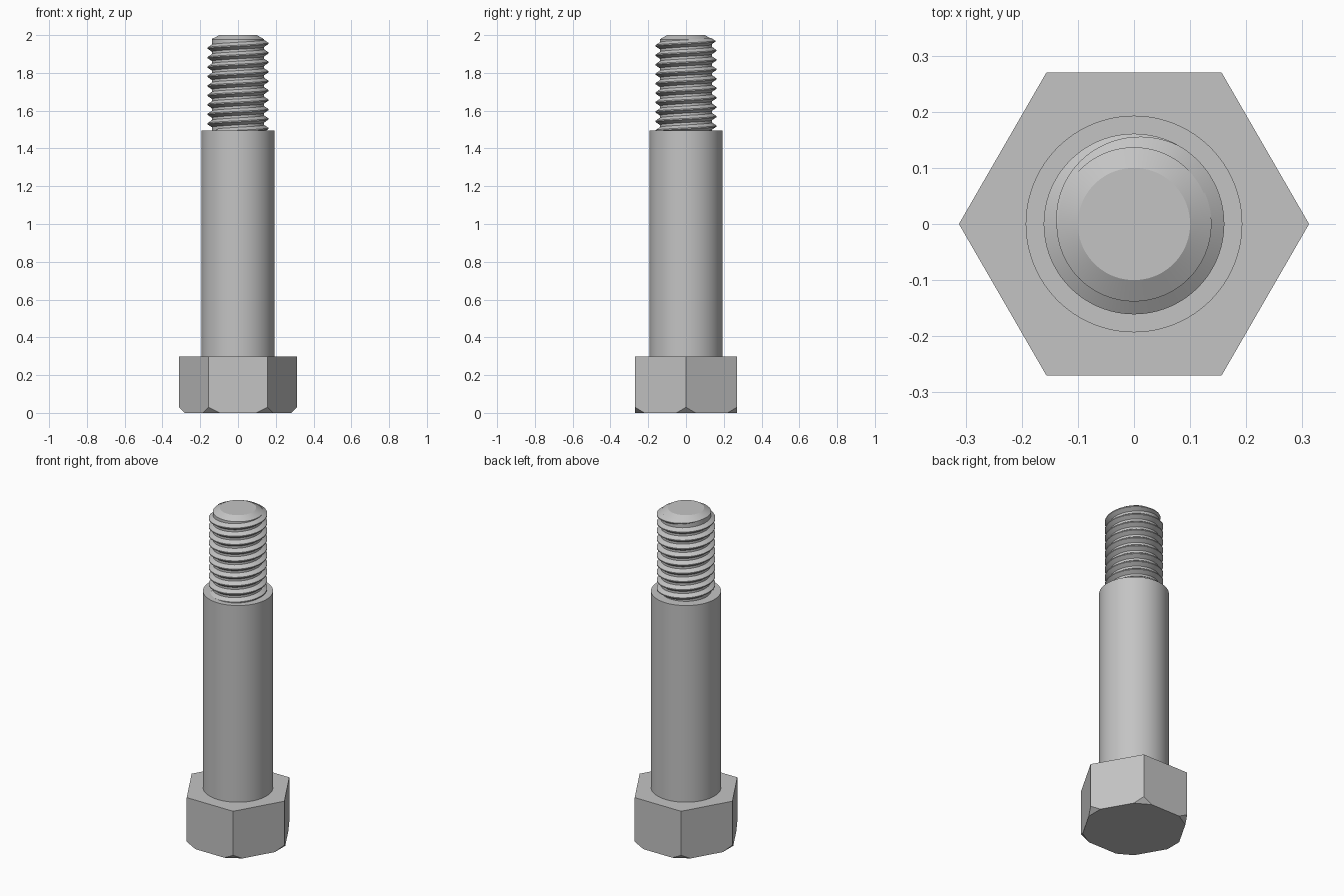
import bpy, bmesh
from math import pi, cos, sin, radians
from mathutils import Vector

if "Cube" in bpy.data.objects:
    bpy.data.objects.remove(bpy.data.objects["Cube"])

steel = bpy.data.materials.new("grey_steel")
steel.use_nodes = True
steel.diffuse_color = (0.55, 0.55, 0.55, 1)
steel.node_tree.nodes["Principled BSDF"].inputs["Base Color"].default_value = steel.diffuse_color

HEAD_TOP, SHANK_TOP, TIP = 0.298, 1.494, 2.0
HEX_R, SHANK_R, CORE_R, CREST_R = 0.312, 0.193, 0.138, 0.161
PITCH = 0.05


def add_object(name, bm, smooth_angle=None):
    bmesh.ops.recalc_face_normals(bm, faces=bm.faces)
    mesh = bpy.data.meshes.new(name)
    bm.to_mesh(mesh)
    bm.free()
    mesh.materials.append(steel)
    obj = bpy.data.objects.new(name, mesh)
    bpy.context.collection.objects.link(obj)
    if smooth_angle:
        bpy.ops.object.select_all(action="DESELECT")
        obj.select_set(True)
        bpy.context.view_layer.objects.active = obj
        bpy.ops.object.shade_smooth_by_angle(angle=radians(smooth_angle))
    return obj


def stacked_rings(profile, sides):
    """Closed solid of revolution from (radius, z) pairs."""
    bm = bmesh.new()
    rings = [[bm.verts.new((r * cos(2 * pi * i / sides), r * sin(2 * pi * i / sides), z))
              for i in range(sides)] for r, z in profile]
    for low, high in zip(rings, rings[1:]):
        for i in range(sides):
            j = (i + 1) % sides
            bm.faces.new((low[i], low[j], high[j], high[i]))
    bm.faces.new(rings[0][::-1])
    bm.faces.new(rings[-1])
    return bm


# Hex head with its six bottom corners cut off
head = stacked_rings([(HEX_R, 0), (HEX_R, HEAD_TOP)], 6)
for k in range(6):
    a = k * pi / 3
    out = Vector((cos(a), sin(a), 0))
    cut = bmesh.ops.bisect_plane(
        head, geom=head.verts[:] + head.edges[:] + head.faces[:],
        plane_co=out * HEX_R + Vector((0, 0, 0.03)),
        plane_no=out - Vector((0, 0, 0.97)), clear_outer=True)
    edges = [e for e in cut["geom_cut"] if isinstance(e, bmesh.types.BMEdge)]
    bmesh.ops.holes_fill(head, edges=edges)
add_object("hex_head", head)

# Plain shank and the chamfered core that carries the thread
add_object("shank", stacked_rings([(SHANK_R, HEAD_TOP), (SHANK_R, SHANK_TOP)], 96), 30)
core = [(CORE_R, SHANK_TOP), (CORE_R, TIP - 0.022), (0.1, TIP)]
add_object("threaded_core", stacked_rings(core, 96), 25)

# Right-hand thread ridge that fades into the core near the tip
STEPS = 72
thread = bmesh.new()
sections = []
for i in range(-int(9.4 * STEPS), STEPS // 2 + 1):
    a = 2 * pi * i / STEPS
    z = 1.956 + PITCH * i / STEPS
    size = min(1, max(0.02, (pi - a) / (pi * 2 / 3)))
    crest = CORE_R + (CREST_R - CORE_R) * size
    root_half, crest_half = 0.02 * size, 0.003 * size
    section = [(CORE_R - 0.002, -root_half), (crest, -crest_half),
               (crest, crest_half), (CORE_R - 0.002, root_half)]
    sections.append([thread.verts.new((r * cos(a), r * sin(a), z + dz)) for r, dz in section])
for s, t in zip(sections, sections[1:]):
    for k in range(4):
        n = (k + 1) % 4
        thread.faces.new((s[k], t[k], t[n], s[n]))
thread.faces.new(sections[0])
thread.faces.new(sections[-1][::-1])
add_object("thread", thread, 30)
